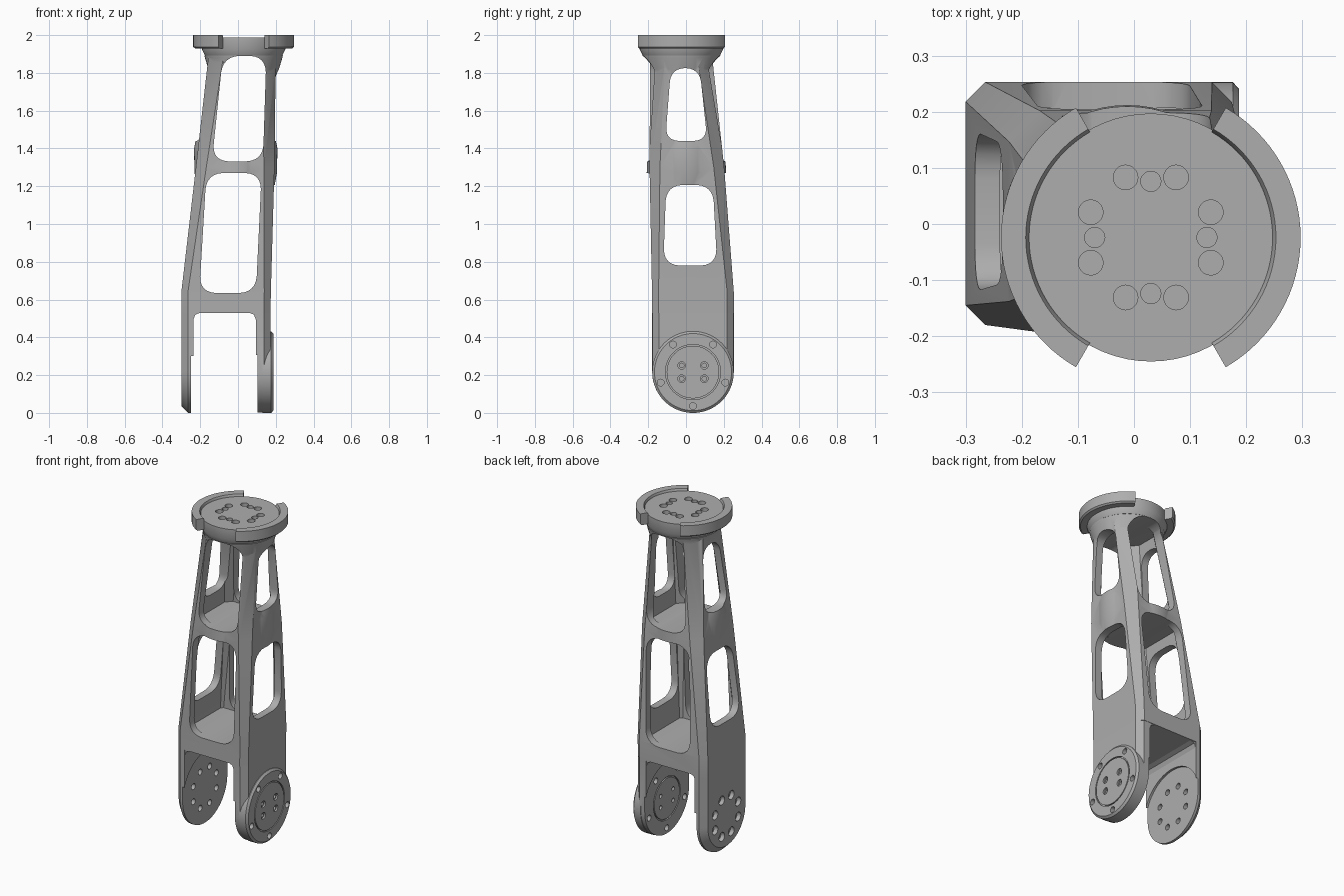
import bpy, bmesh, math
from mathutils import Vector

cube = bpy.data.objects.get("Cube")
if cube:
    bpy.data.objects.remove(cube, do_unlink=True)

grey = bpy.data.materials.new("plain_grey")
grey.use_nodes = True
grey.diffuse_color = (0.42, 0.42, 0.42, 1)
grey.node_tree.nodes["Principled BSDF"].inputs["Base Color"].default_value = grey.diffuse_color


# ---------- helpers ----------
def loft(name, rings, closed=False):
    """Skin matching rings of points; cap the ends unless the loft closes on itself."""
    bm = bmesh.new()
    vs = [[bm.verts.new(p) for p in r] for r in rings]
    n = len(vs[0])
    pairs = list(zip(vs, vs[1:])) + ([(vs[-1], vs[0])] if closed else [])
    for a, b in pairs:
        for i in range(n):
            j = (i + 1) % n
            bm.faces.new((a[i], a[j], b[j], b[i]))
    if not closed:
        bm.faces.new(vs[0][::-1])
        bm.faces.new(vs[-1])
    bmesh.ops.recalc_face_normals(bm, faces=bm.faces)
    me = bpy.data.meshes.new(name)
    bm.to_mesh(me)
    bm.free()
    me.materials.append(grey)
    ob = bpy.data.objects.new(name, me)
    bpy.context.collection.objects.link(ob)
    return ob


def boolean(ob, other, op="DIFFERENCE"):
    mod = ob.modifiers.new("cut", "BOOLEAN")
    mod.operation, mod.solver, mod.object = op, "EXACT", other
    dg = bpy.context.evaluated_depsgraph_get()
    dg.update()
    me = bpy.data.meshes.new_from_object(ob.evaluated_get(dg))
    ob.modifiers.clear()
    ob.data = me
    bpy.data.objects.remove(other, do_unlink=True)


def on_axis(axis, u, v, w):
    """Place profile point (u, v) at distance w along an axis."""
    return Vector({"x": (w, u, v), "y": (u, w, v), "z": (u, v, w)}[axis])


def circle(axis, c, r, w, n=64):
    rx, ry = r if isinstance(r, tuple) else (r, r)
    turn = math.tau / n
    return [on_axis(axis, c[0] + rx * math.cos(i * turn), c[1] + ry * math.sin(i * turn), w)
            for i in range(n)]


def turned(name, axis, c, steps, n=64, closed=False):
    return loft(name, [circle(axis, c, r, w, n) for w, r in steps], closed)


def octagon(x0, x1, y0, y1, c, z):
    pts = [(x0 + c, y0), (x1 - c, y0), (x1, y0 + c), (x1, y1 - c),
           (x1 - c, y1), (x0 + c, y1), (x0, y1 - c), (x0, y0 + c)]
    return [Vector((x, y, z)) for x, y in pts]


def rounded(corners, r, n=6):
    """Round each corner of a 2D outline."""
    out = []
    for i, p in enumerate(corners):
        p = Vector(p)
        a = p + (Vector(corners[i - 1]) - p).normalized() * r
        b = p + (Vector(corners[(i + 1) % len(corners)]) - p).normalized() * r
        for k in range(n + 1):
            t = k / n
            out.append(a * (1 - t) ** 2 + p * 2 * t * (1 - t) * 0.88 + b * t * t
                       + (a + b) * 0.12 * t * (1 - t))
    return out


def window(axis, bottom, top, low, high, r=0.085):
    """Through-cutter with a rounded, tapering outline."""
    pts = rounded([(bottom[0], low), (bottom[1], low), (top[1], high), (top[0], high)], r)
    return loft("cutter", [[on_axis(axis, p.x, p.y, w) for p in pts] for w in (-0.6, 0.6)])


# ---------- hollow tapered body ----------
SECTIONS = [(0.53, -0.30, 0.172, -0.18, 0.253, 0.035), (0.64, -0.30, 0.174, -0.18, 0.253, 0.035),
            (1.30, -0.223, 0.193, -0.193, 0.202, 0.055), (1.90, -0.155, 0.2, -0.19, 0.137, 0.08)]


def section(z, inset=0):
    for a, b in zip(SECTIONS, SECTIONS[1:]):
        if a[0] <= z <= b[0]:
            t = (z - a[0]) / (b[0] - a[0])
            _, x0, x1, y0, y1, c = [p + (q - p) * t for p, q in zip(a, b)]
            return octagon(x0 + inset, x1 - inset, y0 + inset, y1 - inset, c - inset * 0.5, z)


TOP = (0.03, -0.024)
body = loft("tapered_body", [section(s[0]) for s in SECTIONS])
# round swelling at mid height and flared neck
boolean(body, turned("swelling", "z", (-0.012, 0.002),
                     [(1.17, (0.2, 0.19)), (1.27, (0.218, 0.21)), (1.40, (0.221, 0.205)),
                      (1.54, (0.19, 0.17))]), "UNION")
boolean(body, turned("neck", "z", TOP,
                     [(1.72, 0.165), (1.82, 0.187), (1.88, 0.205), (1.932, 0.215)]), "UNION")
# chambers above and below the middle floor
for low, high in ((0.638, 1.268), (1.335, 1.888)):
    zs = [low] + [z for z in (0.64, 1.30) if low < z < high] + [high]
    boolean(body, loft("cutter", [section(z, 0.045) for z in zs]))
# windows, front to back and side to side
boolean(body, window("y", (-0.205, 0.095), (-0.167, 0.125), 0.635, 1.27))
boolean(body, window("y", (-0.138, 0.132), (-0.08, 0.15), 1.332, 1.89))
boolean(body, window("x", (-0.12, 0.165), (-0.105, 0.142), 0.78, 1.207))
boolean(body, window("x", (-0.11, 0.113), (-0.08, 0.072), 1.44, 1.825, 0.07))

# ---------- top plate with bolt holes ----------
plate = turned("top_plate", "z", TOP, [(1.893, 0.205), (1.925, 0.221), (1.987, 0.221)])
boolean(body, turned("cutter", "z", TOP, [(1.891, 0.3), (2.1, 0.3)]))
holes = [(sx * a, sy * b, 0.022) for a, b in ((0.045, 0.107), (0.107, 0.045))
         for sx in (-1, 1) for sy in (-1, 1)]
holes += [(0.1, 0, 0.018), (-0.1, 0, 0.018), (0, 0.1, 0.018), (0, -0.1, 0.018)]
for dx, dy, r in holes:
    boolean(plate, turned("cutter", "z", (TOP[0] + dx, TOP[1] + dy), [(1.8, r), (2.1, r)], 20))

# ---------- two raised collar arcs ----------
collars = []
for name, mid in (("left_collar", 0), ("right_collar", math.pi)):
    rings = []
    for i in range(33):
        a = mid + math.radians(-60 + 120 * i / 32)
        prof = [(0.216, 1.93), (0.258, 1.93), (0.267, 1.938), (0.267, 2.0), (0.223, 2.0), (0.216, 1.985)]
        rings.append([Vector((TOP[0] + r * math.cos(a), TOP[1] + r * math.sin(a), z)) for r, z in prof])
    collars.append(loft(name, rings))

# ---------- legs ----------
JOINT = (0.037, 0.216)


def leg_outline(x, r):
    arc = [(JOINT[0] + r * math.cos(a), JOINT[1] + r * math.sin(a))
           for a in [math.pi + math.pi * i / 40 for i in range(41)]]
    return [Vector((x, y, z)) for y, z in arc + [(JOINT[0] + r, 0.53), (JOINT[0] - r, 0.53)]]


def bolt_ring(ob, count, radius, r, x0, x1, start=0.0):
    for i in range(count):
        a = start + math.tau * i / count
        c = (JOINT[0] + radius * math.cos(a), JOINT[1] + radius * math.sin(a))
        boolean(ob, turned("cutter", "x", c, [(x0, r), (x1, r)], 16))


def groove(ob, r0, r1, x0, x1):
    boolean(ob, turned("cutter", "x", JOINT, [(x0, r0), (x0, r1), (x1, r1), (x1, r0)], closed=True))


right_leg = loft("right_leg", [leg_outline(-0.30, 0.181), leg_outline(-0.265, 0.216),
                               leg_outline(-0.236, 0.216)])
boolean(right_leg, turned("cutter", "x", JOINT, [(-0.249, 0.232), (-0.2, 0.232)]))
bolt_ring(right_leg, 8, 0.12, 0.027, -0.4, -0.275, math.pi / 8)
bolt_ring(right_leg, 8, 0.12, 0.018, -0.4, -0.2, math.pi / 8)

left_leg = loft("left_leg", [leg_outline(0.094, 0.214), leg_outline(0.137, 0.214),
                             leg_outline(0.172, 0.179)])
boolean(left_leg, turned("joint_disc", "x", JOINT,
                         [(0.12, 0.2), (0.13, 0.216), (0.176, 0.216), (0.187, 0.204)]), "UNION")
boolean(left_leg, turned("cutter", "x", JOINT, [(0.0, 0.232), (0.103, 0.232)]))
groove(left_leg, 0.139, 0.146, 0.179, 0.3)
groove(left_leg, 0.122, 0.13, 0.0, 0.112)
bolt_ring(left_leg, 5, 0.18, 0.018, 0.0, 0.3, -math.pi / 2)
for sy in (-1, 1):
    for sz in (-1, 1):
        c = (JOINT[0] + sy * 0.06, JOINT[1] + sz * 0.035)
        boolean(left_leg, turned("cutter", "x", c, [(0.0, 0.012), (0.3, 0.012)], 16))
        boolean(left_leg, turned("cutter", "x", c, [(0.177, 0.02), (0.3, 0.02)], 16))

# fillets where the legs meet the body floor
for name, x, s in (("right_leg_fillet", -0.236, 1), ("left_leg_fillet", 0.094, -1)):
    pts = [(x - s * 0.01, 0.54), (x - s * 0.01, 0.495), (x, 0.495), (x + s * 0.01, 0.52),
           (x + s * 0.035, 0.53), (x + s * 0.035, 0.54)]
    collars.append(loft(name, [[Vector((px, y, pz)) for px, pz in pts] for y in (-0.176, 0.249)]))

# ---------- smooth shading with sharp edges ----------
bpy.ops.object.select_all(action="DESELECT")
for ob in [body, plate, right_leg, left_leg] + collars:
    ob.select_set(True)
    bpy.context.view_layer.objects.active = ob
bpy.ops.object.shade_smooth_by_angle(angle=math.radians(30))
